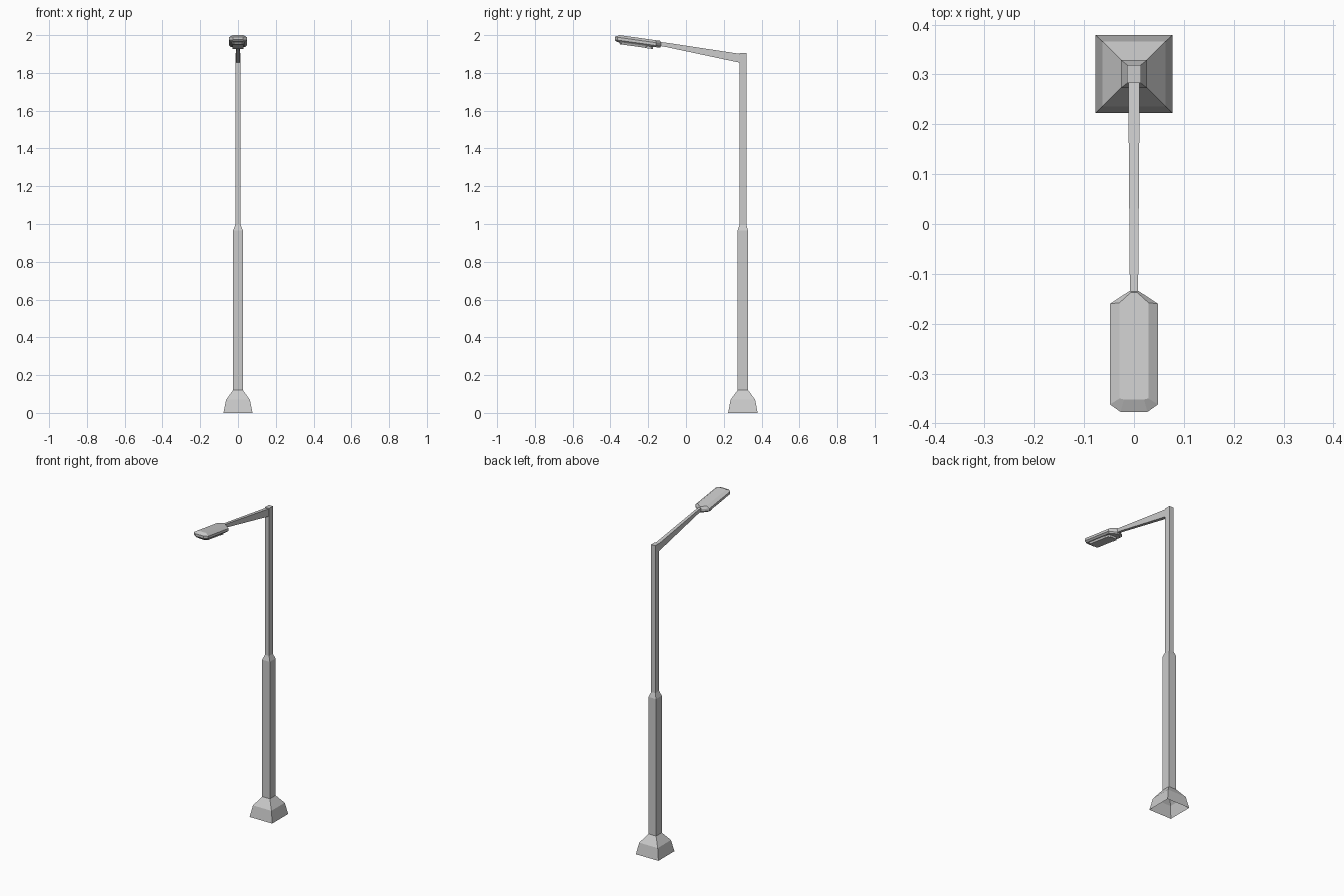
import bpy

if "Cube" in bpy.data.objects:
    bpy.data.objects.remove(bpy.data.objects["Cube"])

PY = 0.301      # pole centre in y
SLOPE = -0.14   # tilt of the lamp head


def loft(name, loops, cap_start=True, cap_end=True):
    n = len(loops[0])
    verts = [v for loop in loops for v in loop]
    faces = []
    for k in range(len(loops) - 1):
        for i in range(n):
            j = (i + 1) % n
            faces.append((k * n + i, k * n + j, (k + 1) * n + j, (k + 1) * n + i))
    if cap_start:
        faces.append(tuple(reversed(range(n))))
    if cap_end:
        faces.append(tuple(range((len(loops) - 1) * n, len(loops) * n)))
    mesh = bpy.data.meshes.new(name)
    mesh.from_pydata(verts, [], faces)
    mesh.update()
    ob = bpy.data.objects.new(name, mesh)
    bpy.context.collection.objects.link(ob)
    return ob


def rect(hx, hy, z, cy=PY):
    return [(-hx, cy - hy, z), (hx, cy - hy, z), (hx, cy + hy, z), (-hx, cy + hy, z)]


def head_loop(half_profile, drop):
    # symmetric outline given as (x, y) from back to front, on the tilted plane
    pts = [(-x, y) for x, y in half_profile] + [(x, y) for x, y in reversed(half_profile)]
    return [(x, y, 2.0 - drop + SLOPE * (y + 0.352)) for x, y in pts]


# flared foot, open underneath
loft("foot", [rect(0.077, 0.078, 0), rect(0.063, 0.065, 0.07), rect(0.026, 0.028, 0.12)],
     cap_start=False, cap_end=False)

# stepped square pole
loft("pole", [rect(0.026, 0.028, 0.12), rect(0.026, 0.028, 0.965),
              rect(0.014, 0.0185, 0.995), rect(0.014, 0.0185, 1.905)], cap_start=False)

# tapering arm
def arm_section(y, hx, z0, z1):
    return [(-hx, y, z0), (hx, y, z0), (hx, y, z1), (-hx, y, z1)]

loft("arm", [arm_section(0.29, 0.0115, 1.853, 1.900),
             arm_section(-0.105, 0.0085, 1.937, 1.960),
             arm_section(-0.15, 0.007, 1.944, 1.965)])

# lamp head housing: narrow neck, wide body, chamfered nose
rim = [(0.007, -0.133), (0.048, -0.160), (0.048, -0.362), (0.027, -0.377)]
top = [(0.006, -0.137), (0.029, -0.158), (0.029, -0.350), (0.020, -0.352)]
low = [(0.007, -0.137), (0.038, -0.164), (0.038, -0.355), (0.024, -0.368)]
loft("lamp_housing", [head_loop(low, 0.037), head_loop(rim, 0.028),
                      head_loop(rim, 0.013), head_loop(top, 0.0)])

# lens under the housing
lens = [(0.030, -0.20), (0.034, -0.21), (0.034, -0.345), (0.024, -0.358)]
lens_low = [(0.026, -0.21), (0.029, -0.22), (0.029, -0.338), (0.020, -0.348)]
loft("lens", [head_loop(lens_low, 0.048), head_loop(lens, 0.036)])

# small gear box behind the lens
box = [(0.020, -0.175), (0.030, -0.185), (0.030, -0.205), (0.030, -0.212)]
loft("gear_box", [head_loop(box, 0.049), head_loop(box, 0.036)])
